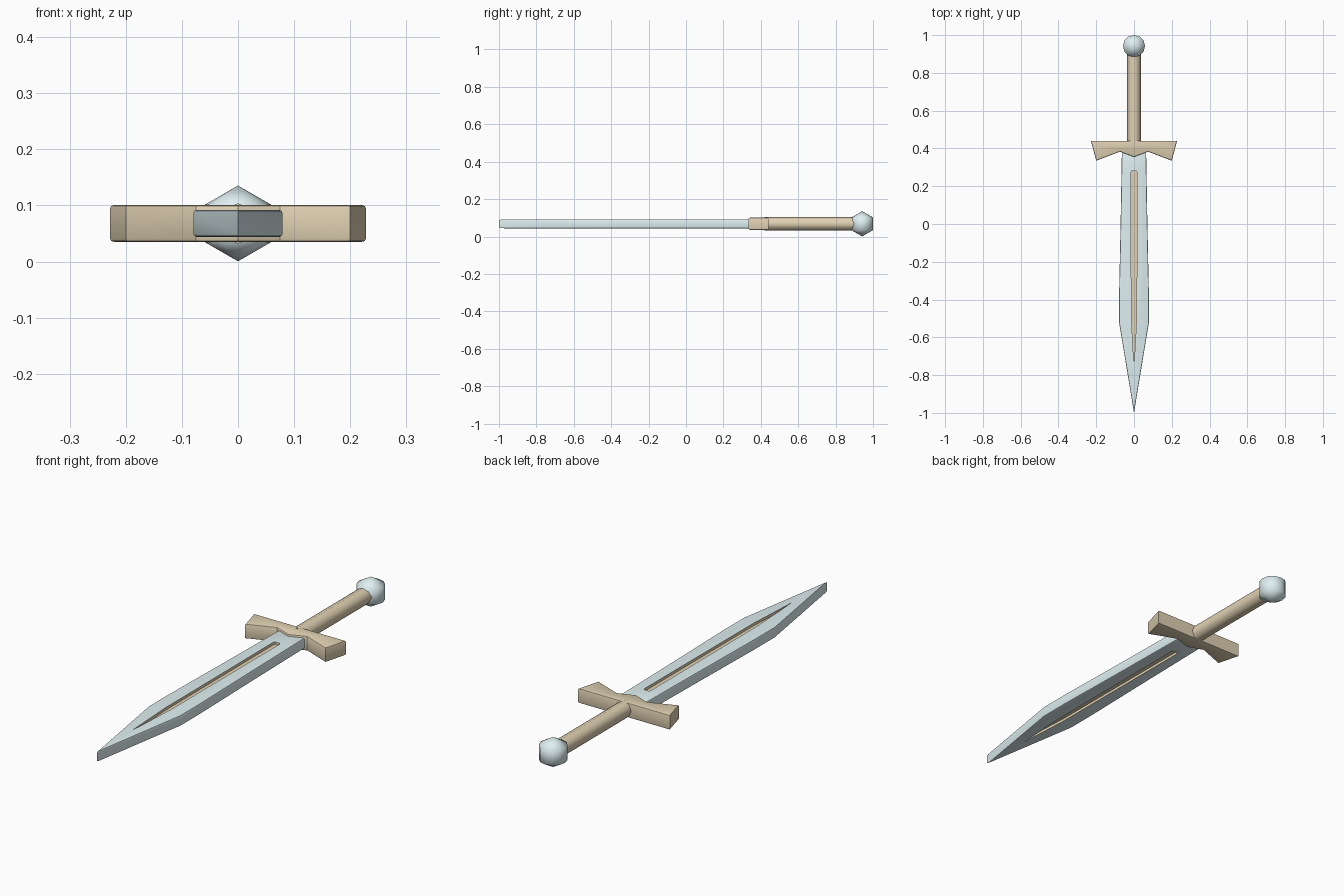
import bpy, bmesh, math
from mathutils import Matrix

if "Cube" in bpy.data.objects:
    bpy.data.objects.remove(bpy.data.objects["Cube"])

ZC = 0.068  # mid height of the flat-lying sword


def material(name, color):
    m = bpy.data.materials.new(name)
    m.diffuse_color = (*color, 1)
    m.use_nodes = True
    m.node_tree.nodes["Principled BSDF"].inputs["Base Color"].default_value = m.diffuse_color
    return m


steel = material("steel", (0.74, 0.87, 0.89))
tan = material("tan", (0.75, 0.64, 0.45))


def finish(name, bm, mats, smooth=True, angle=35):
    bmesh.ops.recalc_face_normals(bm, faces=bm.faces)
    me = bpy.data.meshes.new(name)
    bm.to_mesh(me)
    bm.free()
    ob = bpy.data.objects.new(name, me)
    bpy.context.collection.objects.link(ob)
    for m in mats:
        me.materials.append(m)
    if smooth:
        bpy.ops.object.select_all(action='DESELECT')
        ob.select_set(True)
        bpy.context.view_layer.objects.active = ob
        bpy.ops.object.shade_smooth_by_angle(angle=math.radians(angle))
    return ob


def prism(half, z0, z1, bevel=0.0):
    """Mirror a half outline (x >= 0) across x = 0 and extrude it in z."""
    pts = half + [(-x, y) for x, y in reversed(half) if x > 0]
    bm = bmesh.new()
    base = bm.faces.new([bm.verts.new((x, y, z0)) for x, y in pts])
    ext = bmesh.ops.extrude_face_region(bm, geom=[base])
    top = [v for v in ext["geom"] if isinstance(v, bmesh.types.BMVert)]
    bmesh.ops.translate(bm, verts=top, vec=(0, 0, z1 - z0))
    bmesh.ops.recalc_face_normals(bm, faces=bm.faces)
    if bevel:
        rims = [e for e in bm.edges if abs(e.verts[0].co.z - e.verts[1].co.z) < 1e-6]
        bmesh.ops.bevel(bm, geom=rims, offset=bevel, offset_type='OFFSET',
                        segments=2, profile=0.5, affect='EDGES')
    return bm


# Blade
blade = finish("blade", prism(
    [(0.064, 0.40), (0.066, 0.28), (0.071, 0.0), (0.079, -0.38), (0.079, -0.52), (0, -1.0)],
    ZC - 0.024, ZC + 0.024, 0.005), [steel, tan])

# Recessed fullers on both faces of the blade
for label, z0, z1 in (("upper", ZC + 0.012, ZC + 0.05), ("lower", ZC - 0.05, ZC - 0.012)):
    bm = prism([(0.012, 0.28), (0.016, 0.272), (0.014, -0.5), (0.0105, -0.56), (0.0, -0.75)], z0, z1)
    for f in bm.faces:
        f.material_index = 1
    cutter = finish(label + "_fuller_cutter", bm, [steel, tan], smooth=False)
    cutter.hide_render = True
    cutter.display_type = 'WIRE'
    mod = blade.modifiers.new(label + "_fuller", 'BOOLEAN')
    mod.operation = 'DIFFERENCE'
    mod.solver = 'EXACT'
    mod.object = cutter

# Guard
finish("guard", prism(
    [(0.228, 0.44), (0.2, 0.335), (0.075, 0.383), (0, 0.355)],
    ZC - 0.033, ZC + 0.033, 0.006), [tan])

# Grip: octagonal bar along y
bm = bmesh.new()
bmesh.ops.create_cone(bm, cap_ends=True, segments=8, radius1=0.036, radius2=0.036, depth=0.48,
                      matrix=Matrix.Translation((0, 0.66, ZC)) @ Matrix.Rotation(math.pi / 2, 4, 'X'))
finish("grip", bm, [tan], angle=50)

# Pommel: low-poly ball with two rings
bm = bmesh.new()
bmesh.ops.create_uvsphere(bm, u_segments=12, v_segments=3, radius=0.0675,
                          matrix=Matrix.Translation((0, 0.942, ZC)))
finish("pommel", bm, [steel], angle=80)
